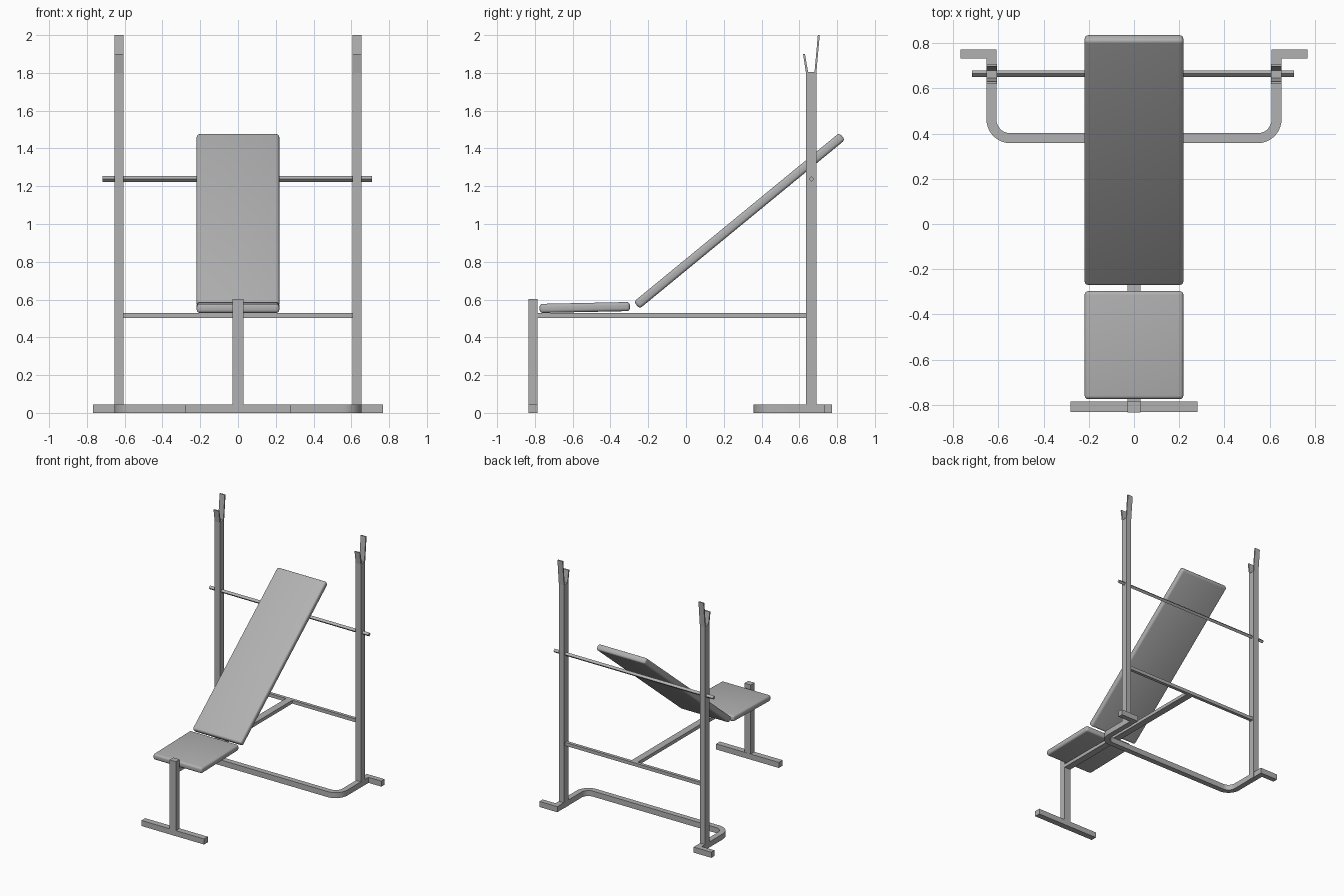
import bpy, bmesh, math
from mathutils import Vector

if "Cube" in bpy.data.objects:
    bpy.data.objects.remove(bpy.data.objects["Cube"])

grey = bpy.data.materials.new("dark_grey")
grey.diffuse_color = (0.44, 0.44, 0.44, 1)
grey.use_nodes = True
grey.node_tree.nodes["Principled BSDF"].inputs["Base Color"].default_value = grey.diffuse_color


def finish(name, bm):
    bmesh.ops.recalc_face_normals(bm, faces=bm.faces)
    me = bpy.data.meshes.new(name)
    bm.to_mesh(me)
    bm.free()
    me.materials.append(grey)
    ob = bpy.data.objects.new(name, me)
    bpy.context.collection.objects.link(ob)
    return ob


def smooth(ob, deg=35):
    bpy.ops.object.select_all(action='DESELECT')
    ob.select_set(True)
    bpy.context.view_layer.objects.active = ob
    bpy.ops.object.shade_smooth_by_angle(angle=math.radians(deg))


def box(name, lo, hi):
    bm = bmesh.new()
    bmesh.ops.create_cube(bm, size=1)
    for v in bm.verts:
        v.co = [l + (c + 0.5) * (h - l) for c, l, h in zip(v.co, lo, hi)]
    return finish(name, bm)


def prism(name, outline, offset):
    """Extrude a closed planar outline along a vector."""
    bm = bmesh.new()
    face = bm.faces.new([bm.verts.new(p) for p in outline])
    ext = bmesh.ops.extrude_face_region(bm, geom=[face])
    bmesh.ops.translate(bm, vec=Vector(offset),
                        verts=[g for g in ext['geom'] if isinstance(g, bmesh.types.BMVert)])
    return finish(name, bm)


def cushion(name, length, thick, loc, tilt):
    """Padded board, rounded and smooth-shaded all over."""
    bm = bmesh.new()
    bmesh.ops.create_cube(bm, size=1)
    bmesh.ops.scale(bm, vec=(0.437, length, thick), verts=bm.verts)
    for f in bm.faces:
        f.smooth = True
    ob = finish(name, bm)
    ob.location = loc
    ob.rotation_euler.x = math.radians(tilt)
    bev = ob.modifiers.new("round_edges", 'BEVEL')
    bev.width, bev.segments = 0.016, 4
    return ob


# Uprights with a forked bar rest on top
for side, s in (("left", -1), ("right", 1)):
    x0, x1 = sorted((s * 0.607, s * 0.653))
    box(side + "_upright", (x0, 0.635, 0), (x1, 0.69, 1.805))
    prism(side + "_rest_front_prong",
          [(x0, 0.635, 1.80), (x0, 0.647, 1.80), (x0, 0.630, 1.90), (x0, 0.620, 1.90)],
          (x1 - x0, 0, 0))
    prism(side + "_rest_back_prong",
          [(x0, 0.68, 1.80), (x0, 0.69, 1.80), (x0, 0.708, 2.0), (x0, 0.698, 2.0)],
          (x1 - x0, 0, 0))

# Bent floor frame with outward feet
outer, inner, r, ri = 0.653, 0.609, 0.105, 0.061
cx, cy = outer - r, 0.358 + r
arc = [math.radians(-90 + 90 * i / 10) for i in range(11)]
half = [(cx + r * math.cos(a), cy + r * math.sin(a)) for a in arc]
half += [(outer, 0.732), (0.768, 0.732), (0.768, 0.773), (inner, 0.773)]
half += [(cx + ri * math.cos(a), cy + ri * math.sin(a)) for a in reversed(arc)]
outline = half + [(-x, y) for x, y in reversed(half)]
smooth(prism("floor_frame", [(x, y, 0) for x, y in outline], (0, 0, 0.045)), 30)

# Horizontal frame
box("rear_crossbar", (-0.608, 0.653, 0.503), (0.608, 0.679, 0.53))
box("centre_beam", (-0.028, -0.788, 0.503), (0.028, 0.655, 0.53))

# Front leg and foot
box("front_leg", (-0.028, -0.834, 0), (0.028, -0.786, 0.602))
box("front_foot", (-0.28, -0.833, 0), (0.28, -0.785, 0.045))

# Backrest support rod, a square bar set on its edge
bm = bmesh.new()
bmesh.ops.create_cone(bm, cap_ends=True, segments=4, radius1=0.015, radius2=0.015, depth=1.425)
rod = finish("backrest_support_rod", bm)
rod.rotation_euler.y = math.radians(90)
rod.location = (-0.004, 0.665, 1.238)

# Padding
cushion("seat", 0.478, 0.048, (0, -0.536, 0.558), 1.2)
cushion("backrest", 1.408, 0.048, (0, 0.283, 1.017), 39.4)
